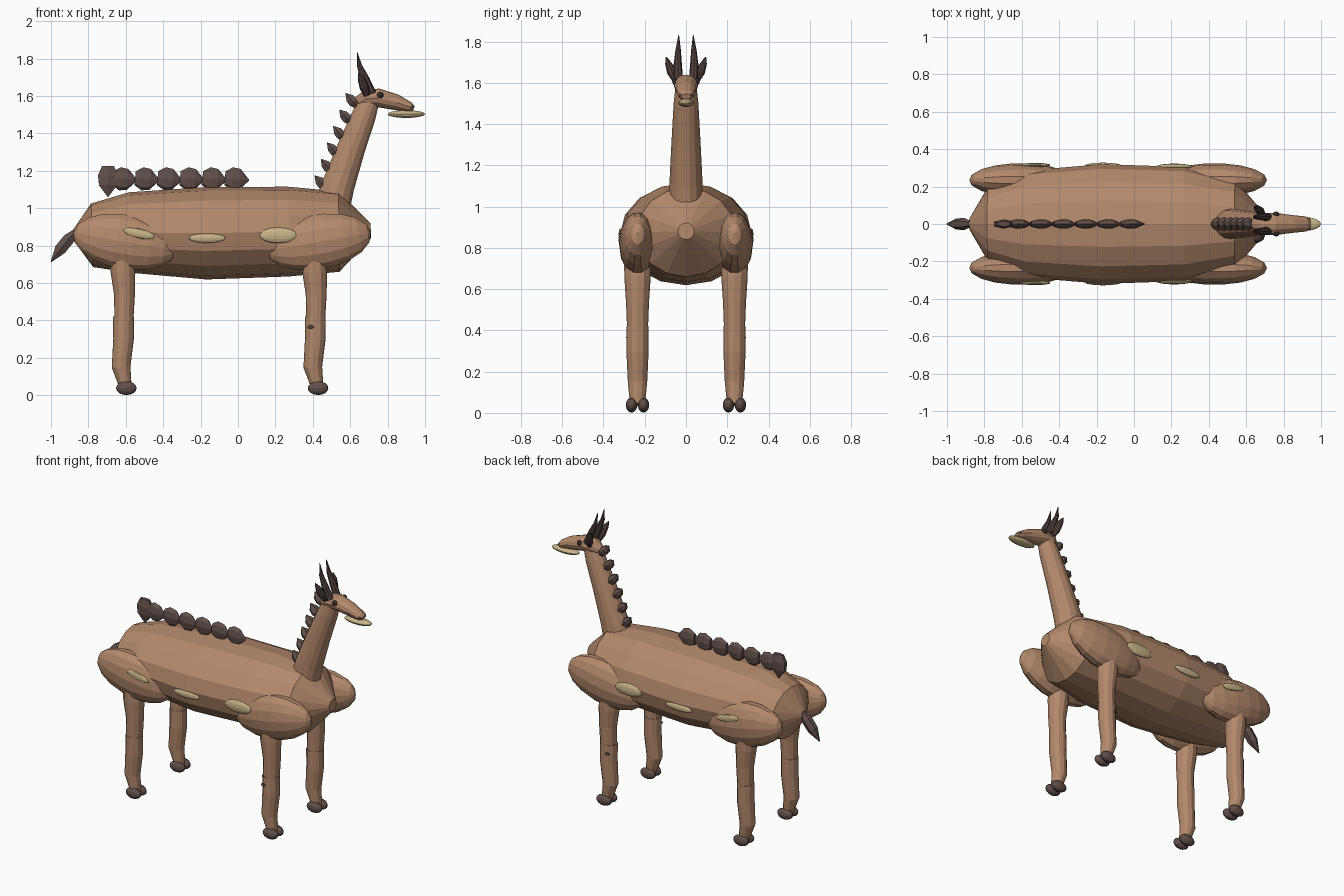
import bpy, bmesh, math
from mathutils import Vector, Matrix

cube = bpy.data.objects.get("Cube")
if cube:
    bpy.data.objects.remove(cube)


def material(name, rgb):
    m = bpy.data.materials.new(name)
    m.use_nodes = True
    m.diffuse_color = (*rgb, 1)
    m.node_tree.nodes["Principled BSDF"].inputs["Base Color"].default_value = (*rgb, 1)
    return m


HIDE = material("brown hide", (0.45, 0.25, 0.15))
PLATE = material("dark plate", (0.12, 0.08, 0.07))
HORN = material("dark horn", (0.075, 0.05, 0.045))
TAN = material("pale tan", (0.58, 0.46, 0.25))
EYE = material("eye black", (0.03, 0.025, 0.025))


def finish(bm, name, mat):
    bmesh.ops.recalc_face_normals(bm, faces=bm.faces)
    mesh = bpy.data.meshes.new(name)
    bm.to_mesh(mesh)
    bm.free()
    mesh.materials.append(mat)
    ob = bpy.data.objects.new(name, mesh)
    bpy.context.collection.objects.link(ob)
    return ob


def loft(name, rings, sides, mat):
    """Tube through rings of (x, y, z, radius across y, radius in the xz plane)."""
    bm = bmesh.new()
    centres = [Vector(r[:3]) for r in rings]
    loops = []
    for i, (c, r) in enumerate(zip(centres, rings)):
        t = centres[min(i + 1, len(rings) - 1)] - centres[max(i - 1, 0)]
        t.y = 0
        v = t.normalized().cross(Vector((0, 1, 0)))
        angles = [2 * math.pi * k / sides for k in range(sides)]
        loops.append([bm.verts.new(c + Vector((0, r[3] * math.cos(a), 0)) + v * r[4] * math.sin(a))
                      for a in angles])
    for a, b in zip(loops, loops[1:]):
        for k in range(sides):
            n = (k + 1) % sides
            bm.faces.new((a[k], a[n], b[n], b[k]))
    bm.faces.new(loops[0])
    bm.faces.new(loops[-1])
    return finish(bm, name, mat)


def ellipsoid(name, centre, radii, mat, tilt=0, segments=14, rings=9):
    """Ellipsoid with its poles along x, tilted about y."""
    bm = bmesh.new()
    bmesh.ops.create_uvsphere(bm, u_segments=segments, v_segments=rings, radius=1)
    bm.transform(Matrix.Translation(centre) @ Matrix.Rotation(math.radians(tilt), 4, 'Y')
                 @ Matrix.Diagonal((*radii, 1)) @ Matrix.Rotation(math.pi / 2, 4, 'Y'))
    return finish(bm, name, mat)


def spike(name, base, tip, ry, rv, mat, sides=6):
    """Leaf-shaped scale, blunt at the base and pointed at the tip."""
    a, b = Vector(base), Vector(tip)
    rings = [(*a.lerp(b, f), ry * s, rv * s)
             for f, s in ((0, 0.6), (0.3, 1), (0.62, 0.9), (1, 0.03))]
    return loft(name, rings, sides, mat)


# Trunk, neck and head
loft("body", [(-0.88, 0, 0.86, 0.03, 0.03), (-0.78, 0, 0.855, 0.2, 0.17),
              (-0.58, 0, 0.87, 0.285, 0.215), (-0.17, 0, 0.866, 0.32, 0.247),
              (0.27, 0, 0.875, 0.305, 0.24), (0.54, 0, 0.875, 0.24, 0.215),
              (0.71, 0, 0.88, 0.04, 0.04)], 16, HIDE)
loft("neck", [(0.49, 0, 0.95, 0.085, 0.1), (0.535, 0, 1.12, 0.08, 0.09),
              (0.605, 0, 1.32, 0.07, 0.077), (0.675, 0, 1.5, 0.06, 0.066),
              (0.71, 0, 1.59, 0.05, 0.05)], 14, HIDE)
loft("head", [(0.64, 0, 1.565, 0.03, 0.03), (0.68, 0, 1.585, 0.058, 0.045),
              (0.75, 0, 1.59, 0.06, 0.05), (0.85, 0, 1.565, 0.047, 0.042),
              (0.92, 0, 1.54, 0.04, 0.026), (0.94, 0, 1.533, 0.025, 0.014)], 12, HIDE)
ellipsoid("lower_jaw", (0.9, 0, 1.503), (0.1, 0.038, 0.021), TAN)

# Row of plates along the back
spike("back_plate_rear", (-0.695, 0, 1.225), (-0.695, 0, 1.06), 0.025, 0.062, PLATE)
for i in range(6):
    x = -0.64 + 0.12 * i
    spike(f"back_plate_{i + 1}", (x - 0.03, 0, 1.16), (x + 0.1, 0, 1.15), 0.025, 0.062, PLATE, 8)

# Row of scales down the neck
for i in range(6):
    f = i / 5
    x, z = 0.46 + 0.165 * f, 1.11 + 0.44 * f
    spike(f"neck_scale_{i + 1}", (x + 0.01, 0, z - 0.005), (x - 0.05, 0, z + 0.065), 0.036, 0.03, PLATE)

loft("tail", [(-0.865, 0, 0.88, 0.012, 0.015), (-0.905, 0, 0.835, 0.032, 0.036),
              (-0.95, 0, 0.78, 0.03, 0.036), (-1.0, 0, 0.713, 0.003, 0.003)], 6, PLATE)

# Paired parts
for side, s in (("left", 1), ("right", -1)):
    ellipsoid(f"{side}_shoulder", (0.43, s * 0.235, 0.82), (0.285, 0.09, 0.15), HIDE, -10)
    ellipsoid(f"{side}_haunch", (-0.605, s * 0.235, 0.82), (0.28, 0.09, 0.15), HIDE, 10)
    for leg, x, d in (("front", 0.41, -1), ("rear", -0.615, -1)):
        y = s * 0.235
        loft(f"{side}_{leg}_upper_leg", [(x - 0.005, y, 0.76, 0.065, 0.06), (x, y, 0.66, 0.064, 0.066),
                                         (x + 0.008, y, 0.54, 0.056, 0.056),
                                         (x + 0.005, y, 0.39, 0.05, 0.05)], 12, HIDE)
        loft(f"{side}_{leg}_lower_leg", [(x + 0.003, y, 0.42, 0.053, 0.056), (x + 0.003, y, 0.3, 0.054, 0.055),
                                         (x - 0.01, y, 0.15, 0.047, 0.05),
                                         (x + 0.015, y, 0.04, 0.036, 0.032)], 12, HIDE)
        for toe, off in (("inner", -0.029), ("outer", 0.029)):
            ellipsoid(f"{side}_{leg}_{toe}_hoof", (x + 0.018, y + s * off, 0.038),
                      (0.055, 0.028, 0.037), PLATE, 0, 12, 8)
    ellipsoid(f"{side}_leg_spot", (0.39, s * 0.284, 0.365), (0.018, 0.006, 0.01), HORN)

    # Pale flank patches
    ellipsoid(f"{side}_front_patch", (0.215, s * 0.305, 0.855), (0.1, 0.018, 0.042), TAN, 0, 12, 8)
    ellipsoid(f"{side}_middle_patch", (-0.165, s * 0.312, 0.84), (0.098, 0.016, 0.026), TAN, 0, 12, 8)
    ellipsoid(f"{side}_rear_patch", (-0.53, s * 0.315, 0.865), (0.085, 0.012, 0.026), TAN, 12, 12, 8)

    # Face details
    ellipsoid(f"{side}_eye", (0.76, s * 0.052, 1.605), (0.018, 0.014, 0.018), EYE)
    ellipsoid(f"{side}_nostril", (0.925, s * 0.025, 1.54), (0.015, 0.01, 0.01), HORN)
    loft(f"{side}_horn", [(0.715, s * 0.036, 1.61, 0.022, 0.026), (0.68, s * 0.04, 1.69, 0.02, 0.023),
                          (0.65, s * 0.038, 1.76, 0.013, 0.014),
                          (0.637, s * 0.035, 1.835, 0.001, 0.001)], 8, HORN)
    loft(f"{side}_ear", [(0.69, s * 0.05, 1.6, 0.012, 0.015), (0.675, s * 0.068, 1.645, 0.023, 0.025),
                         (0.66, s * 0.083, 1.69, 0.018, 0.02),
                         (0.645, s * 0.095, 1.725, 0.003, 0.003)], 8, HORN)
